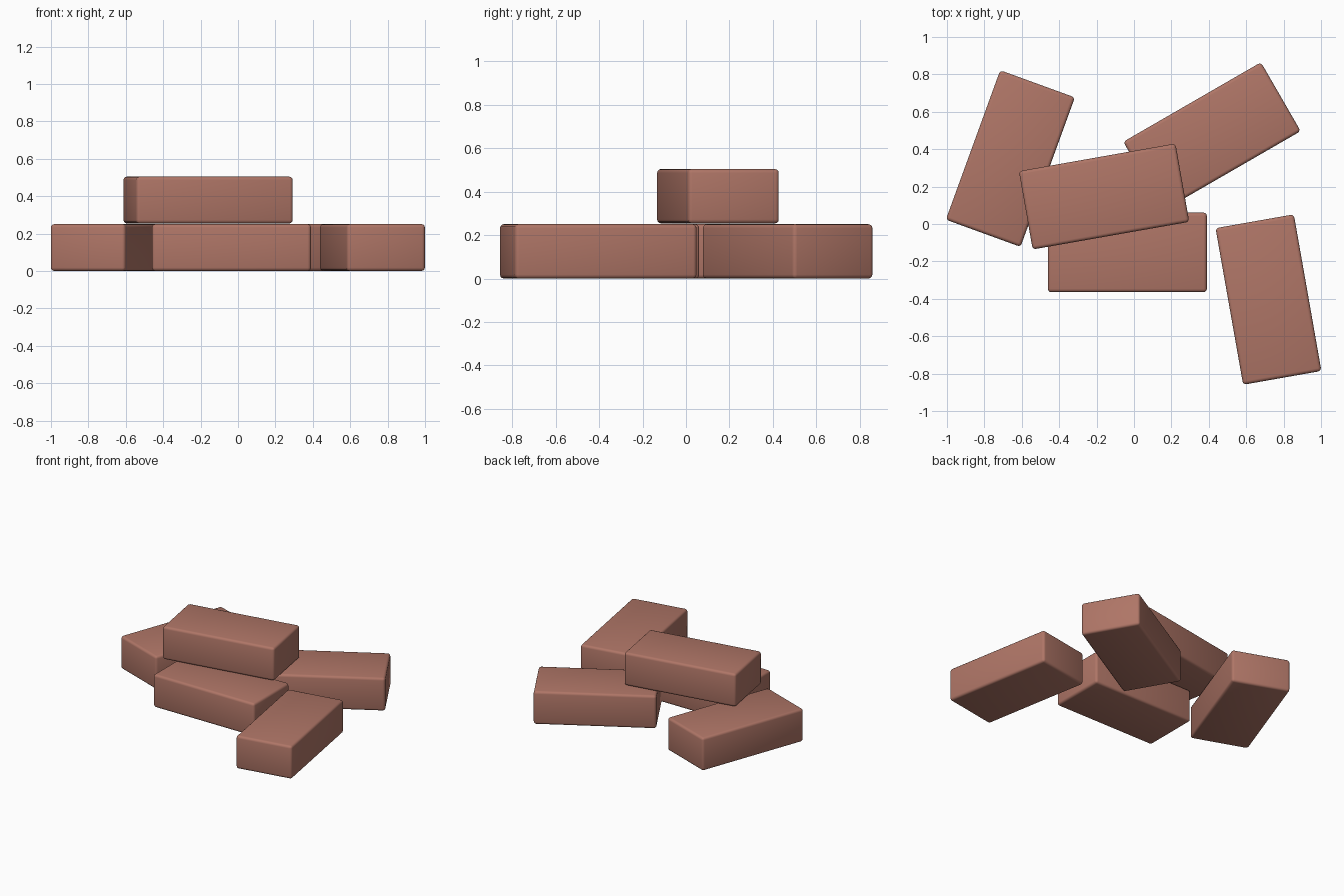
import bpy
import math

if "Cube" in bpy.data.objects:
    bpy.data.objects.remove(bpy.data.objects["Cube"])

# One clay colour for every brick
clay = bpy.data.materials.new("brick_red")
clay.diffuse_color = (0.43, 0.18, 0.135, 1.0)
clay.use_nodes = True
clay.node_tree.nodes["Principled BSDF"].inputs["Base Color"].default_value = clay.diffuse_color

LENGTH, WIDTH, HEIGHT = 0.85, 0.425, 0.25


def brick(name, x, y, base, angle):
    """A softly bevelled brick lying flat, turned about z."""
    bpy.ops.mesh.primitive_cube_add(size=1, location=(x, y, base + HEIGHT / 2))
    ob = bpy.context.object
    ob.name = name
    ob.scale = (LENGTH, WIDTH, HEIGHT)
    bpy.ops.object.transform_apply(location=False, rotation=False, scale=True)
    ob.rotation_euler.z = math.radians(angle)
    ob.data.materials.append(clay)
    bevel = ob.modifiers.new("rounded_edges", 'BEVEL')
    bevel.width = 0.018
    bevel.segments = 3
    bevel.limit_method = 'ANGLE'
    bpy.ops.object.modifier_apply(modifier=bevel.name)
    bpy.ops.object.shade_smooth_by_angle(angle=math.radians(35))


# Four bricks on the ground, one resting across them
brick("front_brick", -0.035, -0.152, 0, 0)
brick("left_brick", -0.661, 0.35, 0, 70)
brick("back_brick", 0.417, 0.468, 0, 30)
brick("right_brick", 0.719, -0.404, 0, 100)
brick("top_brick", -0.16, 0.147, 0.254, 10)
